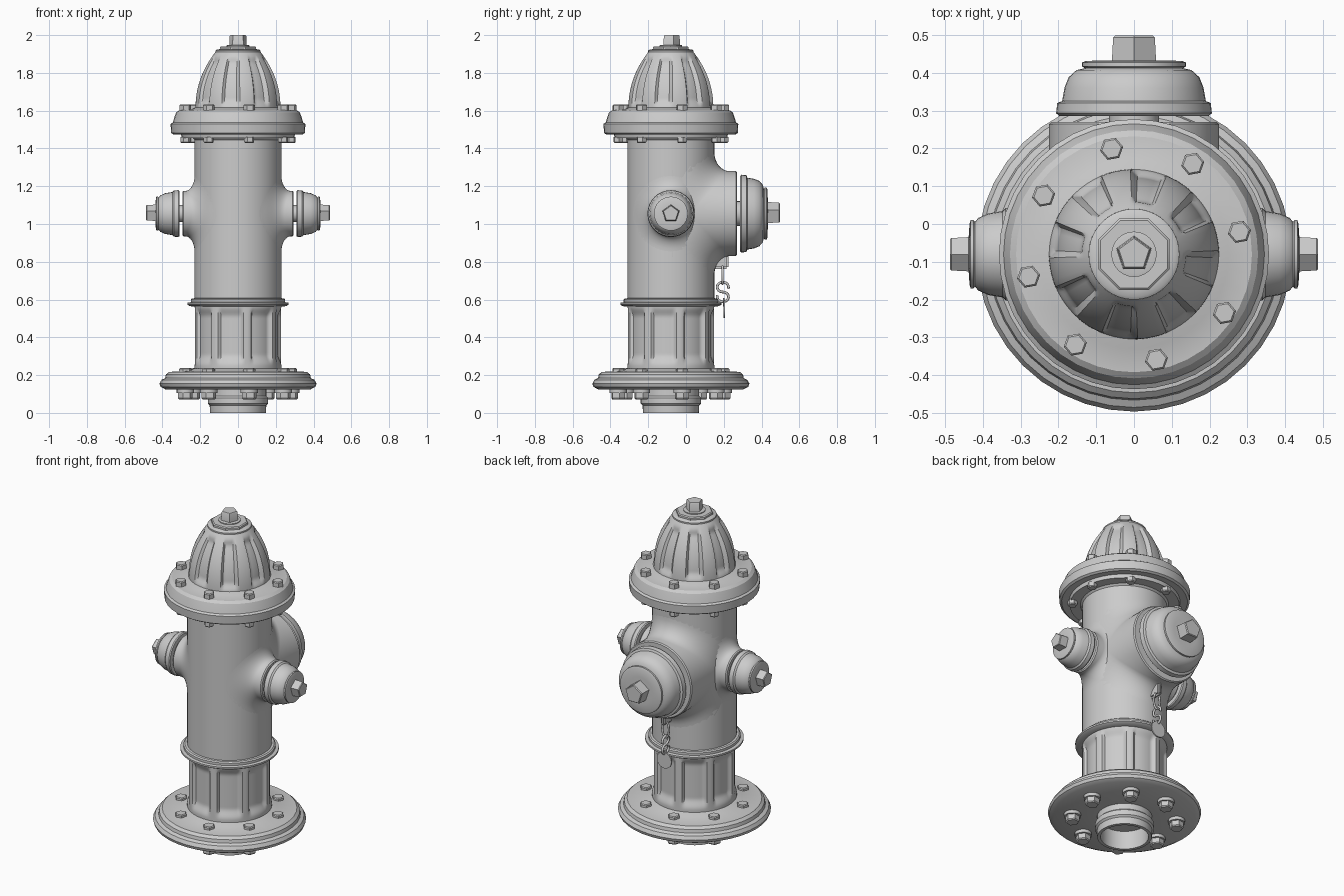
import bpy, bmesh, math
from mathutils import Vector, Matrix

if "Cube" in bpy.data.objects:
    bpy.data.objects.remove(bpy.data.objects["Cube"])

CX = Vector((0, -0.08, 0))      # barrel axis
NZ = 1.055                      # nozzle height
BODY_R = 0.23


def finish(name, bm, angle=32):
    bmesh.ops.remove_doubles(bm, verts=bm.verts, dist=1e-5)
    bmesh.ops.recalc_face_normals(bm, faces=bm.faces)
    me = bpy.data.meshes.new(name)
    bm.to_mesh(me)
    bm.free()
    ob = bpy.data.objects.new(name, me)
    bpy.context.collection.objects.link(ob)
    bpy.ops.object.select_all(action='DESELECT')
    ob.select_set(True)
    bpy.context.view_layer.objects.active = ob
    bpy.ops.object.shade_smooth_by_angle(angle=math.radians(angle))
    return ob


def lathe(name, profile, segs=40, origin=CX, direction=(0, 0, 1), start=0, inset=None):
    """Spin (radius, height) points; inset(angle, height) carves flutes."""
    mat = Matrix.Translation(origin) @ Vector(direction).to_track_quat('Z', 'Y').to_matrix().to_4x4()
    bm = bmesh.new()
    rings = []
    for r, h in profile:
        ring = []
        for i in range(segs):
            deg = start + 360 * i / segs
            a = math.radians(deg)
            rr = r - (inset(deg, h) if inset else 0)
            ring.append(bm.verts.new(mat @ Vector((rr * math.cos(a), rr * math.sin(a), h))))
        rings.append(ring)
    for lo, hi in zip(rings, rings[1:]):
        for i in range(segs):
            j = (i + 1) % segs
            bm.faces.new((lo[i], lo[j], hi[j], hi[i]))
    bm.faces.new(rings[0])
    bm.faces.new(rings[-1])
    return finish(name, bm)


def smooth(t):
    t = min(max(t, 0), 1)
    return t * t * (3 - 2 * t)


def flutes(half, depth, z0, z1, fade):
    def inset(deg, h):
        a = abs((deg - 34.5 + 22.5) % 45 - 22.5)
        ends = smooth((h - z0) / fade) * smooth((z1 - h) / fade)
        return depth * smooth((half - a) / 4) * ends
    return inset


def bolt_circle(name, segs, profile, radius=0.285):
    for k in range(8):
        a = math.radians(12 + 45 * k)
        pos = CX + Vector((math.cos(a), math.sin(a), 0)) * radius
        lathe(f"{name}_{k + 1}", profile, segs, pos, start=10)


def neck(name, d, radius, flare, rise, end):
    """Pipe that flows into the barrel with a fillet."""
    d = Vector(d)
    lat = Vector((-d.y, d.x, 0))
    n, steps = 64, 8
    bm = bmesh.new()
    rings = []
    for s in range(steps + 1):
        q = s / steps * math.pi / 2
        rho = radius + flare * (1 - math.sin(q))
        ring = []
        for i in range(n):
            p = 2 * math.pi * i / n
            u = max(-0.2298, min(0.2298, rho * math.cos(p)))
            ax = math.sqrt(BODY_R ** 2 - u * u) + rise * (1 - math.cos(q))
            ring.append(bm.verts.new(CX + d * ax + lat * u + Vector((0, 0, NZ + rho * math.sin(p)))))
        rings.append(ring)
    # straight lip, then a flat end
    for r, ax in ((radius, end - 0.006), (radius - 0.006, end)):
        rings.append([bm.verts.new(CX + d * ax + lat * r * math.cos(2 * math.pi * i / n)
                      + Vector((0, 0, NZ + r * math.sin(2 * math.pi * i / n)))) for i in range(n)])
    for lo, hi in zip(rings, rings[1:]):
        for i in range(n):
            j = (i + 1) % n
            bm.faces.new((lo[i], lo[j], hi[j], hi[i]))
    bm.faces.new(rings[-1])
    finish(name, bm, 40)


# base flange with open pipe underneath
lathe("base_flange", [(0.02, 0.11), (0.13, 0.11), (0.13, 0), (0.148, 0), (0.15, 0.04), (0.16, 0.05),
                      (0.16, 0.08), (0.15, 0.09), (0.15, 0.125), (0.385, 0.125), (0.41, 0.138),
                      (0.416, 0.155), (0.405, 0.175), (0.386, 0.184), (0.382, 0.203), (0.366, 0.217),
                      (0.26, 0.222), (0.236, 0.235), (0.2, 0.235)])
bolt_circle("base_bolt", 6, [(0.033, 0.21), (0.033, 0.232), (0.028, 0.237)])
bolt_circle("base_nut", 6, [(0.034, 0.072), (0.039, 0.078), (0.039, 0.108)])
bolt_circle("base_washer", 20, [(0.046, 0.106), (0.046, 0.13)])

# fluted lower barrel
lathe("lower_barrel", [(0.23, 0.22 + 0.36 * i / 36) for i in range(37)], 144,
      inset=flutes(18, 0.02, 0.25, 0.565, 0.06))
# break ring
lathe("break_ring", [(0.22, 0.562), (0.255, 0.565), (0.268, 0.573), (0.268, 0.583), (0.25, 0.586),
                     (0.25, 0.6), (0.243, 0.606), (0.22, 0.608)], 48)
# main barrel
lathe("main_barrel", [(BODY_R, 0.58), (BODY_R, 1.445), (0.245, 1.46), (0.245, 1.5)], 64)

# bonnet flange
lathe("bonnet_flange", [(0.23, 1.455), (0.298, 1.455), (0.302, 1.476), (0.342, 1.474), (0.354, 1.482),
                        (0.357, 1.53), (0.345, 1.538), (0.337, 1.565), (0.328, 1.59), (0.312, 1.602),
                        (0.25, 1.606), (0.228, 1.616), (0.2, 1.616)], 40)
bolt_circle("bonnet_bolt", 6, [(0.031, 1.6), (0.031, 1.628), (0.026, 1.633)])
bolt_circle("bonnet_nut", 6, [(0.022, 1.43), (0.027, 1.435), (0.027, 1.46)])

# fluted dome
lathe("bonnet_dome", [(0.225 - 0.105 * (i / 30) ** 2.2, 1.61 + 0.3 * i / 30) for i in range(31)], 144,
      inset=flutes(12.5, 0.02, 1.612, 1.895, 0.05))
lathe("dome_collar", [(0.11, 1.9), (0.12, 1.908), (0.12, 1.918), (0.112, 1.924), (0.09, 1.926)])
lathe("dome_octagon", [(0.102, 1.92), (0.102, 1.936), (0.096, 1.941), (0.06, 1.941)], 8, start=22.5)
lathe("operating_nut_collar", [(0.06, 1.935), (0.06, 1.946), (0.05, 1.948)], 24)
lathe("operating_nut", [(0.049, 1.94), (0.046, 1.995), (0.042, 2.0)], 5, start=-90)

# side outlets
for side, sx in (("right", 1), ("left", -1)):
    d = (sx, 0, 0)
    o = CX + Vector((0, 0, NZ))
    neck(f"{side}_outlet_neck", d, 0.12, 0.08, 0.05, 0.295)
    lathe(f"{side}_outlet_stem", [(0.045, 0.28), (0.045, 0.33)], 24, o, d)
    lathe(f"{side}_outlet_cap", [(0.105, 0.31), (0.12, 0.31), (0.124, 0.316), (0.122, 0.34), (0.114, 0.348),
                                 (0.108, 0.385), (0.096, 0.412), (0.086, 0.42), (0.09, 0.424),
                                 (0.09, 0.432), (0.08, 0.435), (0.05, 0.437)], 32, o, d)
    lathe(f"{side}_outlet_nut", [(0.048, 0.43), (0.045, 0.483), (0.041, 0.487)], 5, o, d, start=90)

# large rear outlet
o = CX + Vector((0, 0, NZ))
d = (0, 1, 0)
neck("rear_outlet_neck", d, 0.225, 0.1, 0.08, 0.35)
lathe("rear_outlet_stem", [(0.066, 0.34), (0.066, 0.39)], 24, o, d)
lathe("rear_outlet_cap", [(0.18, 0.366), (0.198, 0.366), (0.206, 0.373), (0.203, 0.4), (0.19, 0.405),
                          (0.184, 0.44), (0.173, 0.468), (0.152, 0.487), (0.13, 0.492), (0.138, 0.497),
                          (0.138, 0.507), (0.128, 0.511), (0.08, 0.513)], 40, o, d)
lathe("rear_outlet_nut", [(0.062, 0.5), (0.058, 0.573), (0.053, 0.578)], 5, o, d, start=90)

# chain lug under the rear outlet
bm = bmesh.new()
bmesh.ops.create_cube(bm, size=1, matrix=Matrix.Translation((0, 0.182, 0.812)) @ Matrix.Diagonal((0.028, 0.085, 0.1, 1)))
bmesh.ops.bevel(bm, geom=bm.edges[:], offset=0.01, segments=2, affect='EDGES')
finish("chain_lug", bm)


# chain links, hook and tag
def wire(name, points, radius, cyclic):
    cu = bpy.data.curves.new(name, 'CURVE')
    cu.dimensions = '3D'
    cu.bevel_depth = radius
    cu.bevel_resolution = 2
    sp = cu.splines.new('POLY')
    sp.points.add(len(points) - 1)
    for p, co in zip(sp.points, points):
        p.co = (*co, 1)
    sp.use_cyclic_u = cyclic
    bpy.context.collection.objects.link(bpy.data.objects.new(name, cu))


def arc(cz, ry, rz, a0, a1, n=18):
    return [(ry * math.cos(math.radians(a0 + (a1 - a0) * i / n)),
             cz + rz * math.sin(math.radians(a0 + (a1 - a0) * i / n))) for i in range(n + 1)]


wire("chain_link", [(x, 0.193, z) for x, z in arc(0.732, 0.022, 0.05, 0, 340, 17)], 0.006, True)
hook = arc(0.666, 0.03, 0.026, -20, 270) + arc(0.614, 0.03, 0.026, 90, -200)
wire("chain_hook", [(0, 0.195 + y, z) for y, z in hook], 0.007, False)
wire("tag_ring", [(x, 0.2, z) for x, z in arc(0.585, 0.014, 0.02, 0, 340, 17)], 0.004, True)
lathe("chain_tag", [(0.048, -0.004), (0.048, 0.004)], 28, Vector((0, 0.203, 0.55)), (0, 1, 0))
